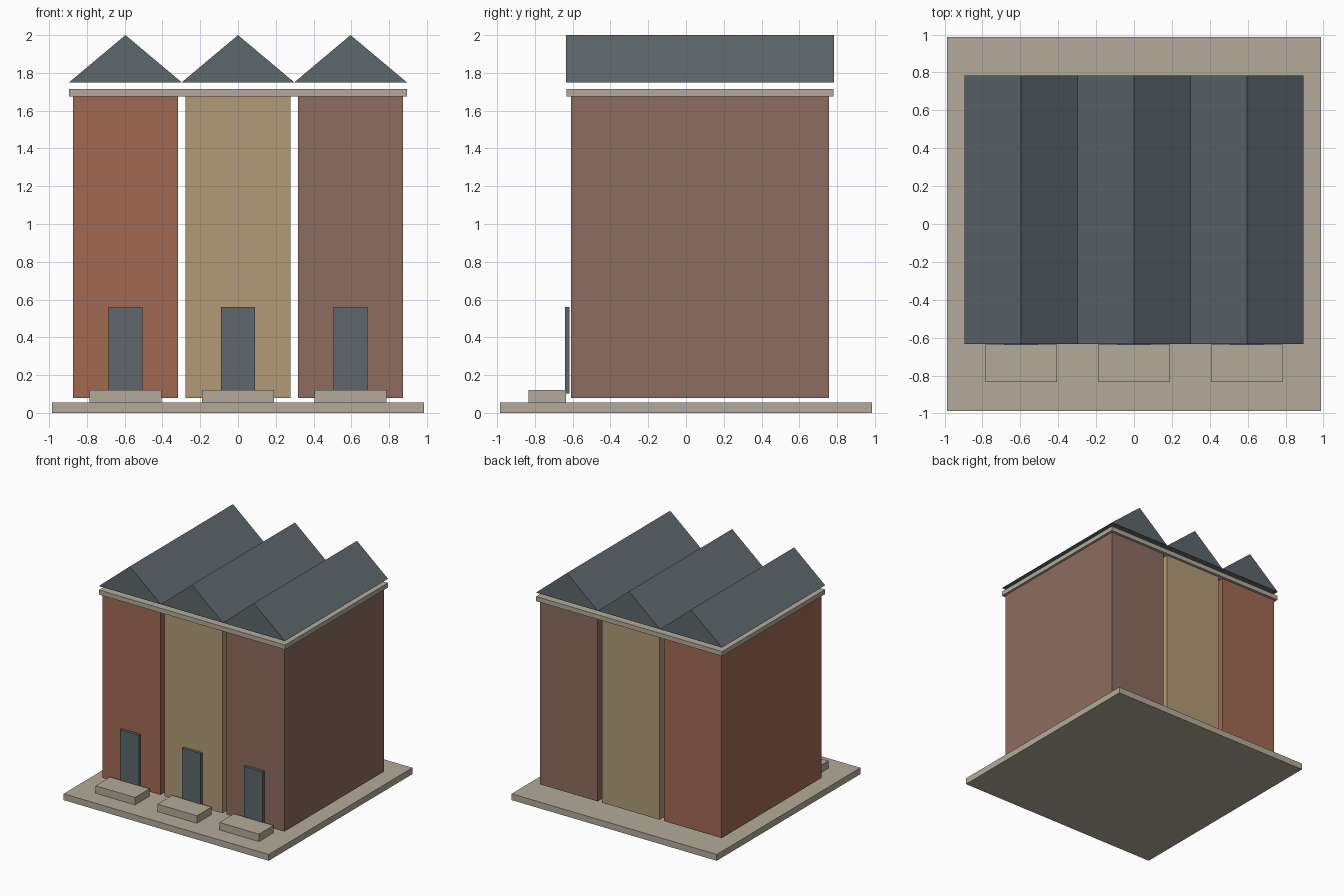
import bpy
import bmesh

cube = bpy.data.objects.get("Cube")
if cube:
    bpy.data.objects.remove(cube, do_unlink=True)


def material(name, rgb):
    mat = bpy.data.materials.new(name)
    mat.use_nodes = True
    mat.diffuse_color = (*rgb, 1)
    bsdf = next(n for n in mat.node_tree.nodes if n.type == "BSDF_PRINCIPLED")
    bsdf.inputs["Base Color"].default_value = (*rgb, 1)
    return mat


red_brick = material("red_brick", (0.352, 0.141, 0.084))
tan_brick = material("tan_brick", (0.445, 0.328, 0.181))
brown_brick = material("brown_brick", (0.262, 0.150, 0.114))
stone = material("pale_stone", (0.451, 0.407, 0.319))
slate = material("slate", (0.109, 0.136, 0.147))


def prism(name, profile, y0, y1, mat):
    """Extrude an x-z profile from y0 to y1."""
    bm = bmesh.new()
    face = bm.faces.new([bm.verts.new((x, y0, z)) for x, z in profile])
    out = bmesh.ops.extrude_face_region(bm, geom=[face])
    moved = [v for v in out["geom"] if isinstance(v, bmesh.types.BMVert)]
    bmesh.ops.translate(bm, verts=moved, vec=(0, y1 - y0, 0))
    bmesh.ops.recalc_face_normals(bm, faces=bm.faces)
    mesh = bpy.data.meshes.new(name)
    bm.to_mesh(mesh)
    bm.free()
    mesh.materials.append(mat)
    obj = bpy.data.objects.new(name, mesh)
    bpy.context.scene.collection.objects.link(obj)
    return obj


def box(name, x, half, y0, y1, z0, z1, mat):
    profile = [(x - half, z0), (x + half, z0), (x + half, z1), (x - half, z1)]
    return prism(name, profile, y0, y1, mat)


# Shared pavement and cornice
box("pavement", 0, 0.986, -0.986, 0.986, 0, 0.055, stone)
box("cornice", 0, 0.895, -0.632, 0.781, 1.675, 1.715, stone)

# Three terraced houses, each with a gable roof, door and step
PITCH = 0.596
for i, (side, brick) in enumerate(
        [("right", red_brick), ("middle", tan_brick), ("left", brown_brick)]):
    x = (i - 1) * PITCH
    box(side + "_house_walls", x, 0.278, -0.61, 0.758, 0.08, 1.675, brick)
    box(side + "_door", x, 0.09, -0.64, -0.616, 0.103, 0.56, slate)
    box(side + "_step", x, 0.19, -0.834, -0.635, 0.055, 0.12, stone)
    gable = [(x - PITCH / 2, 1.75), (x + PITCH / 2, 1.75), (x, 2.0)]
    prism(side + "_roof", gable, -0.634, 0.783, slate)
